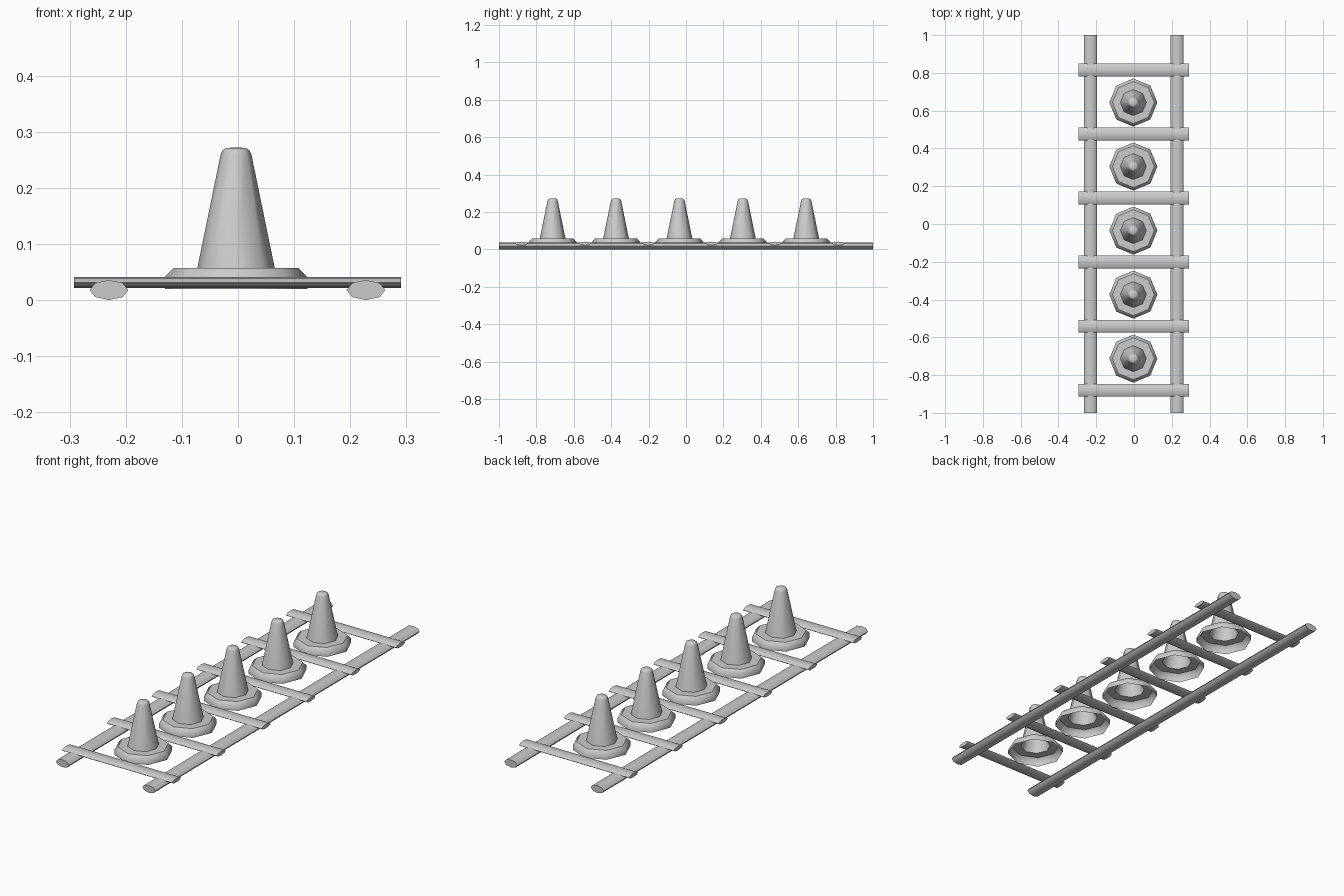
import bpy, bmesh, math
from mathutils import Matrix

if "Cube" in bpy.data.objects:
    bpy.data.objects.remove(bpy.data.objects["Cube"])

SIDES = 8


def finish(bm, name, angle):
    bmesh.ops.recalc_face_normals(bm, faces=bm.faces)
    mesh = bpy.data.meshes.new(name)
    bm.to_mesh(mesh)
    bm.free()
    obj = bpy.data.objects.new(name, mesh)
    bpy.context.collection.objects.link(obj)
    bpy.ops.object.select_all(action='DESELECT')
    obj.select_set(True)
    bpy.context.view_layer.objects.active = obj
    bpy.ops.object.shade_smooth_by_angle(angle=math.radians(angle))
    return obj


def pole(name, axis, length, half_width, half_height, location):
    """Flattened octagonal pole lying along the x or y axis."""
    bm = bmesh.new()
    bmesh.ops.create_cone(bm, cap_ends=True, segments=SIDES,
                          radius1=1, radius2=1, depth=length)
    # lay the cylinder along y, squash it, then turn it to x if needed
    turn = Matrix.Rotation(math.pi / 2, 4, 'Z') if axis == 'x' else Matrix()
    lay = Matrix.Rotation(math.pi / 2, 4, 'X')
    squash = Matrix.Diagonal((half_width, 1, half_height, 1))
    bm.transform(turn @ squash @ lay)
    obj = finish(bm, name, 50)
    obj.location = location
    return obj


def cone_shell(name):
    """Hollow octagonal cone with a chamfered foot, open underneath."""
    profile = [(0.127, 0.020), (0.127, 0.041), (0.111, 0.057), (0.069, 0.057),
               (0.0275, 0.259), (0.024, 0.267), (0.017, 0.271)]
    bm = bmesh.new()
    rings = []
    for r, z in profile:
        rings.append([bm.verts.new((r * math.cos(2 * math.pi * i / SIDES),
                                    r * math.sin(2 * math.pi * i / SIDES), z))
                      for i in range(SIDES)])
    for low, high in zip(rings, rings[1:]):
        for i in range(SIDES):
            j = (i + 1) % SIDES
            bm.faces.new((low[i], low[j], high[j], high[i]))
    tip = bm.verts.new((0, 0, 0.272))
    for i in range(SIDES):
        bm.faces.new((rings[-1][i], rings[-1][(i + 1) % SIDES], tip))
    return finish(bm, name, 46)


# Two long rails on the ground
for side, x in (("left", -0.23), ("right", 0.228)):
    pole(f"{side}_rail", 'y', 2.0, 0.0345, 0.0178, (x, 0, 0.0178))

# Six rungs resting across the rails
STEP = 0.339
for i in range(6):
    pole(f"rung_{i + 1}", 'x', 0.583, 0.034, 0.0098,
         (-0.001, -0.88 + STEP * i, 0.031))

# Five cones, one in each gap
cone = cone_shell("cone_1")
for i in range(5):
    obj = cone if i == 0 else cone.copy()
    if i:
        obj.name = f"cone_{i + 1}"
        bpy.context.collection.objects.link(obj)
    obj.location = (-0.0035, -0.713 + STEP * i, 0)
